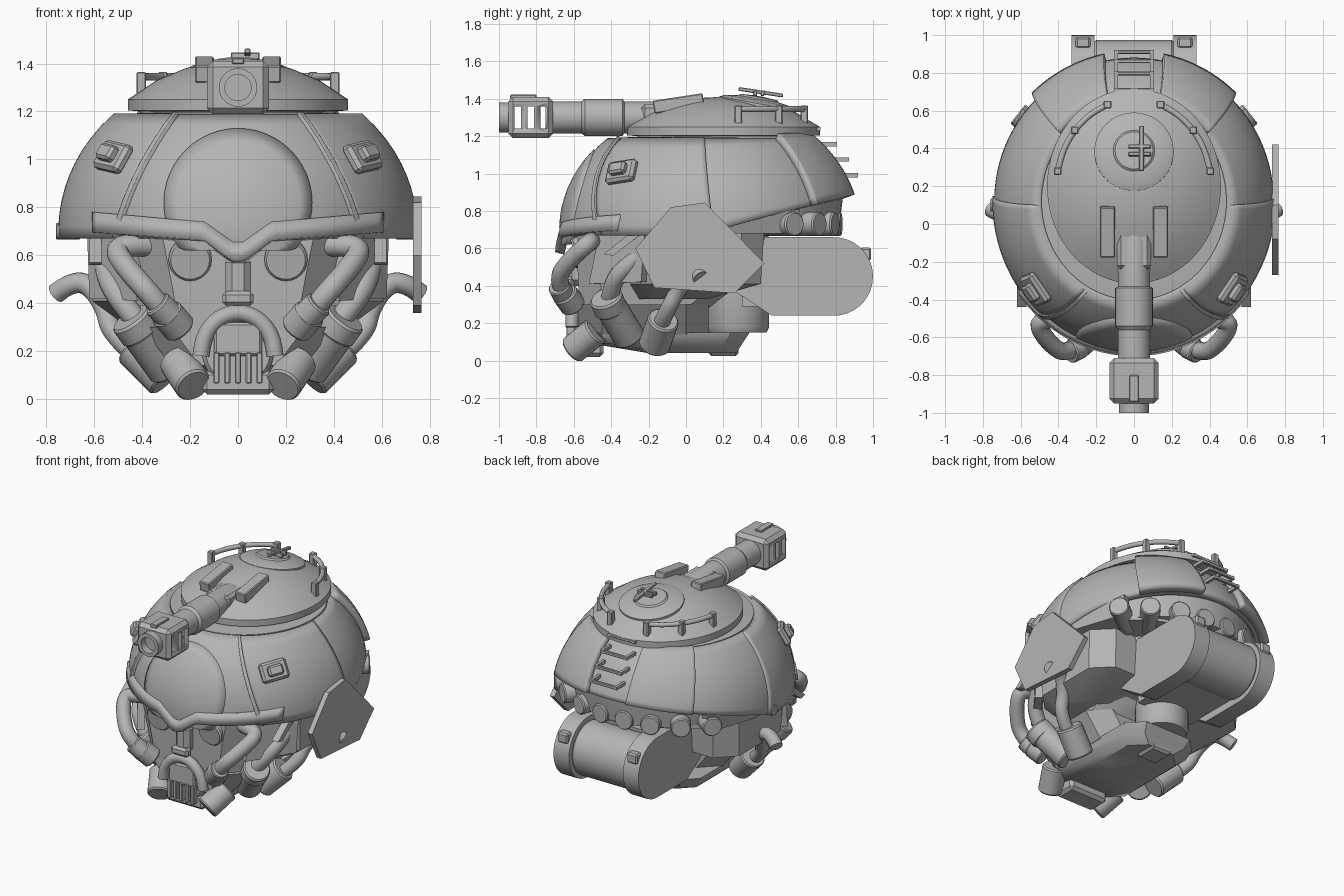
import bpy, bmesh, math
from mathutils import Vector, Matrix

cube = bpy.data.objects.get("Cube")
if cube:
    bpy.data.objects.remove(cube)

grey = bpy.data.materials.new("armour_grey")
grey.use_nodes = True
grey.diffuse_color = (0.46, 0.46, 0.46, 1)
grey.node_tree.nodes["Principled BSDF"].inputs["Base Color"].default_value = (0.46, 0.46, 0.46, 1)
CY, CZ, A, B, C = 0.12, 0.7, 0.74, 0.79, 0.67   # helmet ellipsoid


def link(name, mesh, angle=35):
    ob = bpy.data.objects.new(name, mesh)
    bpy.context.collection.objects.link(ob)
    mesh.materials.clear()
    mesh.materials.append(grey)
    bpy.context.view_layer.objects.active = ob
    bpy.ops.object.select_all(action='DESELECT')
    ob.select_set(True)
    bpy.ops.object.shade_smooth_by_angle(angle=math.radians(angle))
    return ob


def finish(name, bm, recalc=True):
    if recalc:
        bmesh.ops.recalc_face_normals(bm, faces=bm.faces)
    me = bpy.data.meshes.new(name)
    bm.to_mesh(me)
    bm.free()
    return link(name, me)


def box(name, loc, size, rot=None, bevel=0.0):
    bm = bmesh.new()
    bmesh.ops.create_cube(bm, size=1)
    bmesh.ops.scale(bm, vec=size, verts=bm.verts)
    if bevel:
        bmesh.ops.bevel(bm, geom=bm.edges[:], offset=bevel, segments=1, affect='EDGES')
    bmesh.ops.transform(bm, matrix=Matrix.Translation(loc) @ (rot or Matrix()), verts=bm.verts)
    return finish(name, bm)


def lathe(name, start, axis, profile, n=28, scale=(1, 1)):
    """Revolve (radius, height) pairs about an axis."""
    bm = bmesh.new()
    rings = [[bm.verts.new((r * scale[0] * math.cos(i * math.tau / n),
                            r * scale[1] * math.sin(i * math.tau / n), h)) for i in range(n)]
             for r, h in profile]
    for p, q in zip(rings, rings[1:]):
        for i in range(n):
            j = (i + 1) % n
            bm.faces.new((p[i], p[j], q[j], q[i]))
    bm.faces.new(rings[0])
    bm.faces.new(rings[-1])
    rot = Vector((0, 0, 1)).rotation_difference(Vector(axis)).to_matrix().to_4x4()
    bmesh.ops.transform(bm, matrix=Matrix.Translation(start) @ rot, verts=bm.verts)
    return finish(name, bm)


def rod(name, p, q, r, n=24):
    d = Vector(q) - Vector(p)
    return lathe(name, p, d, [(r * .9, 0), (r, r * .12), (r, d.length - r * .12), (r * .9, d.length)], n)


def prism(name, pts, push):
    """Extrude a flat outline of 3D points along a vector."""
    bm = bmesh.new()
    f = bm.faces.new([bm.verts.new(p) for p in pts])
    ext = bmesh.ops.extrude_face_region(bm, geom=[f])
    bmesh.ops.translate(bm, vec=push, verts=[v for v in ext['geom'] if isinstance(v, bmesh.types.BMVert)])
    return finish(name, bm)


def side_prism(name, pts, x0, x1):
    return prism(name, [(x0, y, z) for y, z in pts], (x1 - x0, 0, 0))


def hose(name, pts, r):
    cu = bpy.data.curves.new(name, 'CURVE')
    cu.dimensions = '3D'
    cu.bevel_depth, cu.bevel_resolution, cu.use_fill_caps = r, 4, True
    sp = cu.splines.new('NURBS')
    sp.points.add(len(pts) - 1)
    for p, c in zip(sp.points, pts):
        p.co = (*c, 1)
    sp.use_endpoint_u, sp.order_u, sp.resolution_u = True, 3, 8
    tmp = bpy.data.objects.new(name, cu)
    bpy.context.collection.objects.link(tmp)
    me = bpy.data.meshes.new_from_object(tmp.evaluated_get(bpy.context.evaluated_depsgraph_get()))
    bpy.data.objects.remove(tmp)
    return link(name, me, 50)


def dome_point(a, z, off=0.0):
    r = math.sqrt(max(0, 1 - ((z - CZ) / C) ** 2))
    p = Vector((A * r * math.sin(a), -B * r * math.cos(a), z - CZ))
    n = Vector((p.x / A**2, p.y / B**2, p.z / C**2)).normalized()
    return p + n * off + Vector((0, CY, CZ)), n


def sheet(name, fn, nu, nv, thick):
    """Thick sheet from a surface function; the thickness goes inward."""
    bm = bmesh.new()
    g = [[bm.verts.new(fn(u / nu, v / nv)) for u in range(nu + 1)] for v in range(nv + 1)]
    for v in range(nv):
        for u in range(nu):
            bm.faces.new((g[v][u], g[v][u + 1], g[v + 1][u + 1], g[v + 1][u]))
    bmesh.ops.remove_doubles(bm, verts=bm.verts, dist=1e-4)
    ob = finish(name, bm, False)
    m = ob.modifiers.new("thickness", 'SOLIDIFY')
    m.thickness, m.offset = thick, -1


def patch(name, a0, a1, off, thick, nu=24, nv=10, hi=1.185):
    def fn(u, v):
        a = math.radians(a0(v) + (a1(v) - a0(v)) * u)
        # Lower edge of the shell rises toward the back
        lo = 0.67 + 0.21 * max(0, -math.cos(a)) ** 0.8
        return dome_point(a, lo + (hi - lo) * v, off)[0]
    sheet(name, fn, nu, nv, thick)


def loft(name, rows, ch=.12):
    """Stack chamfered rectangles given as (z, half width, front, back)."""
    bm = bmesh.new()
    rings = []
    for z, w, y0, y1 in rows:
        pts = [(w - ch, y0), (w, y0 + ch), (w, y1 - ch), (w - ch, y1)]
        pts += [(-x, y) for x, y in reversed(pts)]
        rings.append([bm.verts.new((x, y, z)) for x, y in pts])
    for p, q in zip(rings, rings[1:]):
        for i in range(8):
            bm.faces.new((p[i], p[i - 1], q[i - 1], q[i]))
    bm.faces.new(rings[0])
    bm.faces.new(rings[-1])
    finish(name, bm)


# Helmet shell, with raised side and rear panels
patch("helmet_shell", lambda v: -180, lambda v: 180, 0, .05, 96, 12, 1.19)
lathe("shell_deck", (0, CY, 1.13), (0, 0, 1), [(.49, 0), (.49, .055), (.4, .065)], 64, (1, B / A))
for s in (-1, 1):
    def span(name, p, q, off):
        (p0, p1), (q0, q1) = sorted((p, q), key=lambda t: s * t[0])
        patch(name, lambda v: s * (p0 + (p1 - p0) * v), lambda v: s * (q0 + (q1 - q0) * v), off, .06)
    span("side_panel", (44, 31), (92, 88), .01)
    span("rear_panel", (135, 131), (168, 165), .04)
    span("seam_ridge", (42, 29), (44, 31), .02)


# Round front lens, lying almost flush in the shell
def lens(u, v):
    a, r = u * math.tau, .31 * (1 - v)
    x, z = r * math.cos(a), max(.62, .82 + r * math.sin(a))
    return (x, CY - B * math.sqrt(1 - (x / A) ** 2 - ((z - CZ) / C) ** 2) - .008, z)


sheet("front_lens", lens, 48, 6, .04)
lathe("shell_floor", (0, CY, .68), (0, 0, 1), [(.7, 0), (.7, .03)], 48, (1, .9))
lathe("rear_floor", (0, .2, .7), (0, 0, 1), [(.6, 0), (.62, .17)], 48, (1, 1.03))


# Brow band with a V over the nose
def brow(u, v):
    x = -.61 + 1.22 * u
    t, side = min(1, max(0, abs(x) - .02) / .12), max(0, abs(x) - .15) / .45
    low, top = .58 + .085 * t + .03 * side, .655 + .085 * t + .04 * side
    y = CY - (B + .03) * math.sqrt(1 - (x / (A + .025)) ** 2)
    return (x, y + .02 * v, low + (top - low) * v)


sheet("brow_band", brow, 60, 1, .05)

# Hull and face
loft("belly_plate", [(.04, .2, -.2, .27), (.09, .26, -.5, .3), (.15, .28, -.57, .34)], .1)
loft("lower_hull", [(.14, .28, -.57, .12), (.3, .4, -.57, .12)])
loft("face_block", [(.28, .36, -.57, .12), (.5, .4, -.58, .4), (.7, .44, -.58, .45)])
loft("mid_hull", [(.33, .5, -.25, .12), (.41, .61, -.3, .4), (.72, .62, -.32, .42)])
box("nose_bridge", (0, -.59, .5), (.11, .1, .2), bevel=.03)
box("nose_tip", (0, -.63, .42), (.13, .06, .06), bevel=.015)

# Mouth arch, grille and chin
hose("mouth_arch", [(.155 * math.cos(t * math.pi / 12), -.61, .18 + .18 * math.sin(t * math.pi / 12))
                    for t in range(13)], .035)
rod("mouth_backing", (0, -.53, .2), (0, -.6, .2), .15, 32)
for i in range(-2, 3):
    box("grille_bar", (i * .045, -.61, .13), (.026, .06, .13), bevel=.005)
box("grille_top", (0, -.605, .25), (.2, .05, .14), bevel=.01)
box("chin", (0, -.52, .07), (.3, .16, .1), bevel=.02)

# Mirrored face equipment
for s in (-1, 1):
    rod("eye_lens", (s * .2, -.54, .59), (s * .2, -.605, .58), .09)
    rod("mouth_canister", (s * .255, -.48, .16), (s * .185, -.61, .055), .078)
    hose("upper_hose", [(s * .34, -.47, .64), (s * .42, -.5, .645), (s * .52, -.52, .63), (s * .46, -.62, .54),
                        (s * .36, -.7, .43), (s * .27, -.63, .32)], .047)
    rod("hose_collar", (s * .34, -.68, .4), (s * .28, -.65, .34), .06)
    rod("hose_collar", (s * .3, -.65, .36), (s * .24, -.6, .29), .07)
    hose("middle_hose", [(s * .56, -.2, .6), (s * .55, -.3, .52), (s * .5, -.4, .42), (s * .4, -.41, .3)], .048)
    rod("middle_filter", (s * .42, -.41, .3), (s * .29, -.3, .12), .085)
    rod("filter_collar", (s * .45, -.43, .34), (s * .4, -.4, .27), .09)
    hose("outer_pipe", [(s * .76, .08, .44), (s * .71, .05, .48), (s * .63, .03, .49), (s * .55, -.04, .38),
                        (s * .53, -.1, .27), (s * .42, -.14, .18)], .043)
    rod("outer_filter", (s * .44, -.12, .22), (s * .3, -.17, .08), .085)
    # Cheek plate swept back along the side of the face
    prism("cheek_plate", [(s * .42, -.52, .41), (s * .62, -.24, .42), (s * .63, -.22, .7), (s * .46, -.46, .7)],
          (-s * .04, .03, 0))
    side_prism("cheek_strut", [(-.44, .57), (-.39, .56), (-.07, .81), (-.11, .83)], s * .57, s * .62)
    # Shell fittings
    rod("side_knob", (s * .66, .1, .7), (s * .76, .1, .7), .035)
    prism("side_skirt", [(s * .72, .25, .76), (s * .595, .61, .81), (s * .58, .58, .68), (s * .7, .22, .68)],
          (-s * .06, -.02, 0))
    p, n = dome_point(s * math.radians(50), 1.0, .02)
    rot = n.to_track_quat('Z', 'Y').to_matrix().to_4x4() @ Matrix.Rotation(s * .15, 4, 'Z')
    box("lamp_base", p, (.18, .13, .05), rot, .015)
    box("lamp", p + n * .035, (.1, .07, .05), rot, .012)
    # Radial exhausts under the rear rim
    for x, y in ((.6, .57), (.45, .7), (.27, .78), (.09, .81)):
        d = Vector((s * x, y - .1, 0)).normalized()
        e = Vector((s * x, y, .73))
        rod("exhaust", e - d * .25, e + d * .02, .065)
    # Drum housing cheeks
    end = [(.79 + .21 * math.cos(math.radians(t)), .45 + .21 * math.sin(math.radians(t)))
           for t in range(-90, 91, 10)]
    side_prism("drum_cheek", end + [(.42, .66), (.2, .6), (.2, .41), (.46, .24)], s * .21, s * .33)
    box("drum_latch", (s * .27, .96, .57), (.08, .06, .07), bevel=.01)

# Rear drum, underside turntable, belly hatch and side shield
rod("rear_drum", (-.22, .79, .45), (.22, .79, .45), .185, 40)
box("drum_bridge", (0, .5, .46), (.44, .4, .34))
lathe("belly_turntable", (0, .275, .15), (0, 0, 1), [(.155, 0), (.17, .03), (.17, .25)], 36)
box("belly_hatch", (0, .2, .06), (.16, .16, .07), bevel=.015)
side_prism("side_shield", [(-.27, .6), (-.08, .82), (.1, .845), (.42, .52), (.26, .36), (-.17, .39)], .73, .765)

# Ladder on the back
for i in range(4):
    p, n = dome_point(math.pi, .96 + i * .075, .07)
    box("ladder_rung", p, (.21, .02, .022), bevel=.004)
    for s in (-1, 1):
        box("rung_stay", p + Vector((s * .095, -.04, 0)), (.02, .1, .022))

# Turret
lathe("turret", (0, .2, 1.16), (0, 0, 1),
      [(.41, 0), (.41, .04), (.46, .045), (.46, .09), (.43, .11), (.34, .17), (.22, .22), (.1, .245), (.02, .25)],
      64, (1, 1.12))
lathe("hatch", (0, .38, 1.355), (0, .18, 1),
      [(.21, 0), (.21, .02), (.18, .035), (.11, .045), (.1, .055), (.02, .06)], 40)
tilt = Matrix.Rotation(-.15, 4, 'X')
box("hatch_handle", (.04, .4, 1.435), (.025, .24, .02), tilt, .004)
for y in (.37, .41):
    box("hatch_crossbar", (.03, y, 1.43), (.12, .02, .03), tilt, .004)
for s in (-1, 1):
    box("mantlet_cheek", (s * .14, -.04, 1.375), (.08, .27, .07), Matrix.Rotation(.15, 4, 'X'), .006)
    ring = [(s * .41 * math.cos(math.radians(t)), .2 + .46 * math.sin(math.radians(t)))
            for t in range(10, 71, 10)]
    hose("turret_rail", [(x, y, 1.345) for x, y in ring], .016)
    for x, y in ring[::3]:
        box("rail_post", (x, y, 1.315), (.04, .04, .1), bevel=.005)

# Gun with slotted muzzle brake
lathe("gun_barrel", (0, 0, 1.3), (0, -1, 0),
      [(.06, 0), (.085, .1), (.085, .33), (.1, .34), (.1, .54), (.085, .56), (.085, .75)], 32)
box("mantlet", (0, -.12, 1.29), (.18, .24, .16), bevel=.02)
muzzle = box("muzzle_brake", (0, -.83, 1.3), (.26, .24, .22), bevel=.025)
lathe("muzzle_tip", (0, -.94, 1.3), (0, -1, 0), [(.08, 0), (.08, .06), (.055, .06), (.055, .01)], 28)
box("muzzle_sight", (0, -.87, 1.41), (.05, .14, .025), bevel=.004)
for y in (-.9, -.83, -.76):
    cutter = box("slot_cutter", (0, y, 1.3), (.5, .035, .12))
    cutter.hide_render = True
    cutter.hide_set(True)
    cut = muzzle.modifiers.new("slot", 'BOOLEAN')
    cut.object, cut.operation, cut.solver = cutter, 'DIFFERENCE', 'EXACT'
